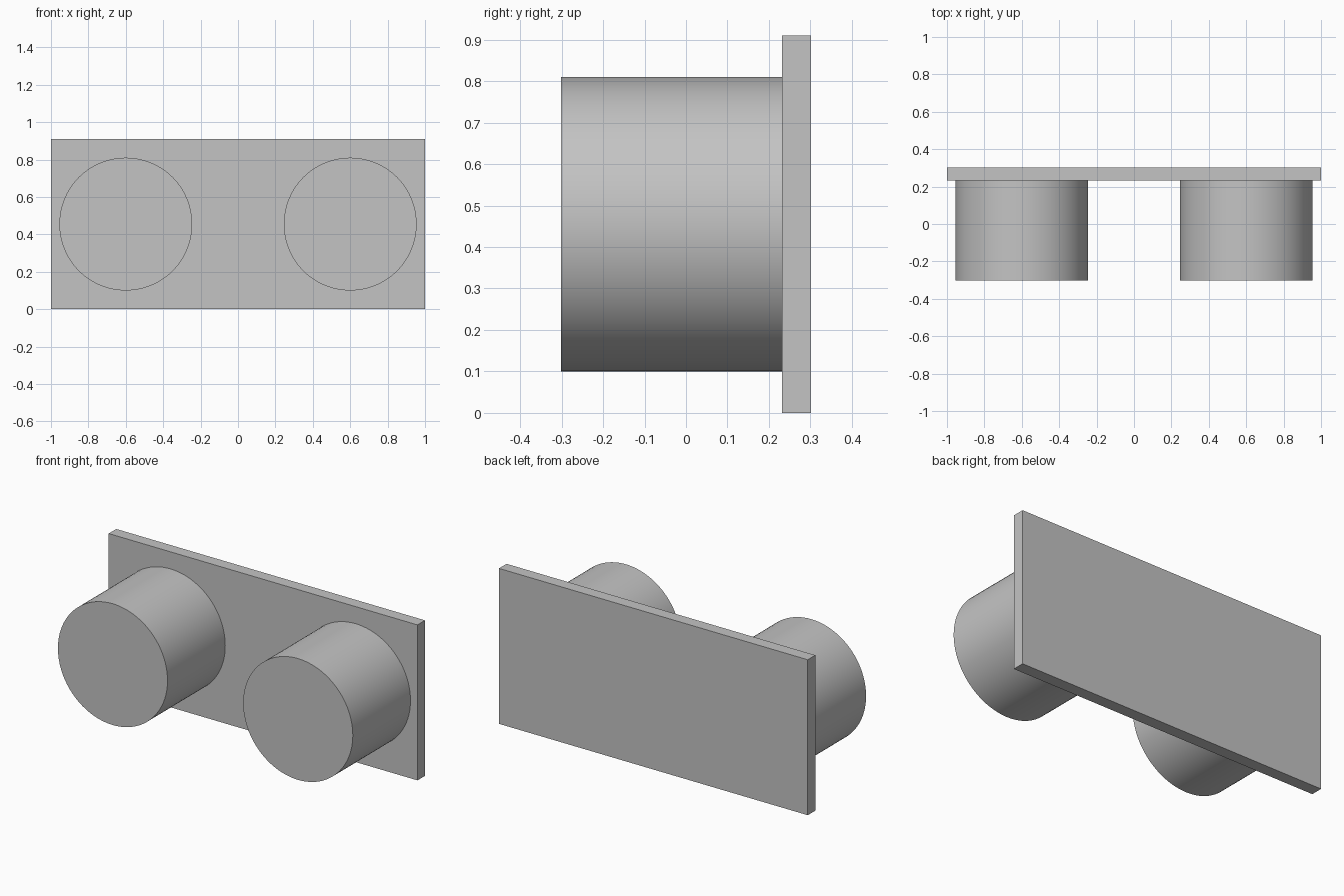
import bpy
import math

# Remove the default cube
default_cube = bpy.data.objects.get("Cube")
if default_cube:
    bpy.data.objects.remove(default_cube, do_unlink=True)

WIDTH, HEIGHT = 2.0, 0.91
FRONT, PLATE_FRONT, BACK = -0.302, 0.232, 0.302
RADIUS, SPACING = 0.355, 0.6

# Plain grey material
grey = bpy.data.materials.new("light_grey")
grey.use_nodes = True
colour = (0.55, 0.55, 0.55, 1.0)
grey.diffuse_color = colour
grey.node_tree.nodes["Principled BSDF"].inputs["Base Color"].default_value = colour


def finish(name):
    obj = bpy.context.object
    obj.name = name
    obj.data.materials.append(grey)
    bpy.ops.object.transform_apply(location=False, rotation=True, scale=True)
    return obj


# Upright back plate
bpy.ops.mesh.primitive_cube_add(
    size=1, location=(0, (PLATE_FRONT + BACK) / 2, HEIGHT / 2))
bpy.context.object.scale = (WIDTH, BACK - PLATE_FRONT, HEIGHT)
finish("back_plate")

# Two round pegs standing out from the plate
for side, x in (("left", SPACING), ("right", -SPACING)):
    bpy.ops.mesh.primitive_cylinder_add(
        vertices=96, radius=RADIUS, depth=PLATE_FRONT - FRONT,
        location=(x, (FRONT + PLATE_FRONT) / 2, HEIGHT / 2),
        rotation=(math.pi / 2, 0, 0))
    finish(side + "_peg")
    bpy.ops.object.shade_smooth_by_angle(angle=math.radians(30))
